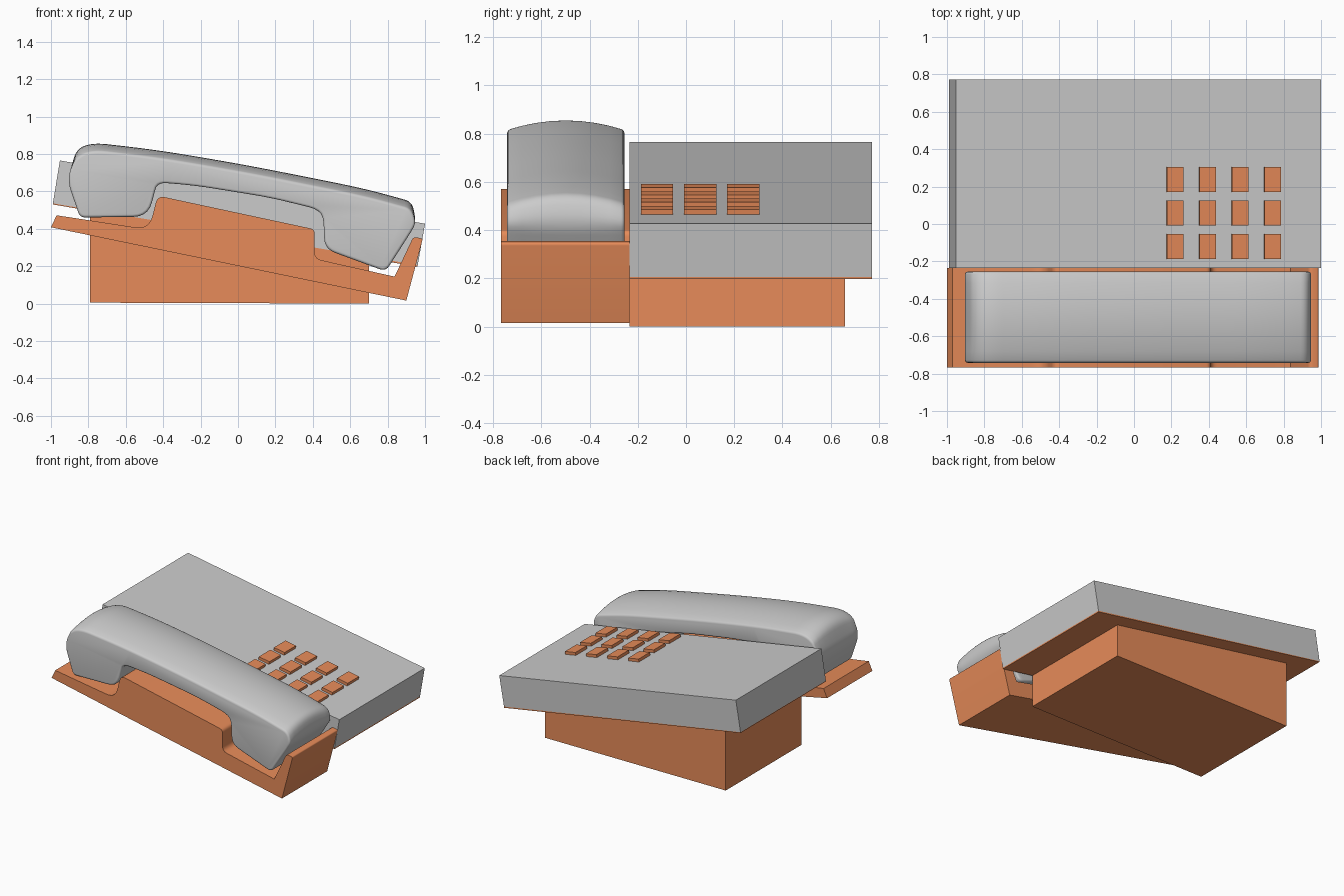
import bpy, bmesh, math
from mathutils import Vector, Matrix

if "Cube" in bpy.data.objects:
    bpy.data.objects.remove(bpy.data.objects["Cube"])

brown = bpy.data.materials.new("brown_plastic")
brown.diffuse_color = (0.8, 0.26, 0.1, 1)
brown.use_nodes = True
brown.node_tree.nodes["Principled BSDF"].inputs["Base Color"].default_value = brown.diffuse_color


def rounded(points, steps=5):
    """Turn (x, z, r) corners into a profile with rounded corners."""
    out = []
    for i, (x, z, r) in enumerate(points):
        p = Vector((x, z))
        if r == 0:
            out.append(p)
            continue
        q = [Vector(points[j % len(points)][:2]) for j in (i - 1, i + 1)]
        a, b = [p + (v - p).normalized() * min(r, (v - p).length * 0.48) for v in q]
        for s in range(steps + 1):
            t = s / steps
            out.append(a * (1 - t) ** 2 + p * 2 * t * (1 - t) + b * t * t)
    return out


def extrude(name, points, y0, y1, mat=None, stations=1, drop=None, bevel=0):
    """Sweep an x-z profile along y; drop(point, t) lowers points for a crown."""
    profile = rounded(points)
    bm = bmesh.new()
    rings = []
    for k in range(stations + 1):
        t = 2 * k / stations - 1
        y = y0 + (y1 - y0) * k / stations
        rings.append([bm.verts.new((p.x, y, p.y - (drop(p, t) if drop else 0)))
                      for p in profile])
    n = len(profile)
    for a, b in zip(rings, rings[1:]):
        for i in range(n):
            bm.faces.new((a[i], a[(i + 1) % n], b[(i + 1) % n], b[i]))
    caps = [bm.faces.new(rings[0]), bm.faces.new(rings[-1])]
    bmesh.ops.recalc_face_normals(bm, faces=bm.faces)
    if bevel:
        bmesh.ops.bevel(bm, geom=[e for f in caps for e in f.edges], offset=bevel,
                        segments=3, profile=0.5, affect='EDGES', clamp_overlap=True)
    return finish(name, bm, mat)


def finish(name, bm, mat):
    mesh = bpy.data.meshes.new(name)
    bm.to_mesh(mesh)
    bm.free()
    ob = bpy.data.objects.new(name, mesh)
    bpy.context.collection.objects.link(ob)
    if mat:
        mesh.materials.append(mat)
    return ob


def smooth(ob):
    bpy.ops.object.select_all(action='DESELECT')
    ob.select_set(True)
    bpy.context.view_layer.objects.active = ob
    bpy.ops.object.shade_smooth_by_angle(angle=math.radians(35))


# Wedge-shaped base below the body
extrude("base", [(-0.79, 0.005, 0), (0.70, 0, 0), (0.70, 0.245, 0), (-0.79, 0.498, 0)],
        -0.235, 0.66, brown)

# Sloping body slab and its coloured underside
extrude("body", [(-0.99, 0.536, 0), (0.961, 0.206, 0), (1.0, 0.427, 0), (-0.952, 0.765, 0)],
        -0.235, 0.772)
extrude("body_underside", [(-0.99, 0.53, 0), (0.96, 0.197, 0), (0.961, 0.206, 0), (-0.99, 0.536, 0)],
        -0.235, 0.772, brown)

# Cradle under the handset
smooth(extrude("cradle", [
    (-1.0, 0.408, 0), (0.90, 0.016, 0), (0.988, 0.347, 0.012), (0.938, 0.358, 0.02),
    (0.837, 0.144, 0), (0.41, 0.24, 0.035), (0.41, 0.397, 0.025), (-0.43, 0.577, 0.04),
    (-0.475, 0.396, 0.075), (-0.97, 0.472, 0)], -0.768, -0.235, brown))

# Handset with a crowned back
handset = [
    (-0.845, 0.46, 0.03), (-0.913, 0.66, 0.06), (-0.862, 0.83, 0.05), (-0.77, 0.86, 0.07),
    (-0.42, 0.82, 0.2), (0.06, 0.738, 0.2), (0.676, 0.615, 0.15), (0.93, 0.545, 0.04),
    (0.955, 0.43, 0.06), (0.79, 0.172, 0.035), (0.463, 0.292, 0.06), (0.455, 0.505, 0.08),
    (0.17, 0.583, 0.1), (-0.23, 0.646, 0.1), (-0.43, 0.656, 0.05), (-0.48, 0.465, 0.08)]


def crown(p, t):
    mid = 0.555 - 0.17 * p.x       # only points above this line are lowered
    w = max(0.0, min(1.0, (p.y - mid) / 0.13))
    return 0.04 * t * t * w


smooth(extrude("handset", handset, -0.742, -0.255, None, 8, crown, 0.014))

# Keypad: four columns by three rows, tilted with the body
tilt = Matrix.Rotation(math.atan(0.173), 4, 'Y')
for col in range(4):
    for row in range(3):
        x, y = 0.218 + 0.1735 * col, 0.238 - 0.179 * row
        z = 0.765 - 0.173 * (x + 0.952)
        bm = bmesh.new()
        bmesh.ops.create_cube(bm, size=1, matrix=Matrix.Translation((x, y, z + 0.003)) @ tilt
                              @ Matrix.Diagonal((0.088, 0.134, 0.036, 1)))
        finish(f"key_{row + 1}_{col + 1}", bm, brown)
